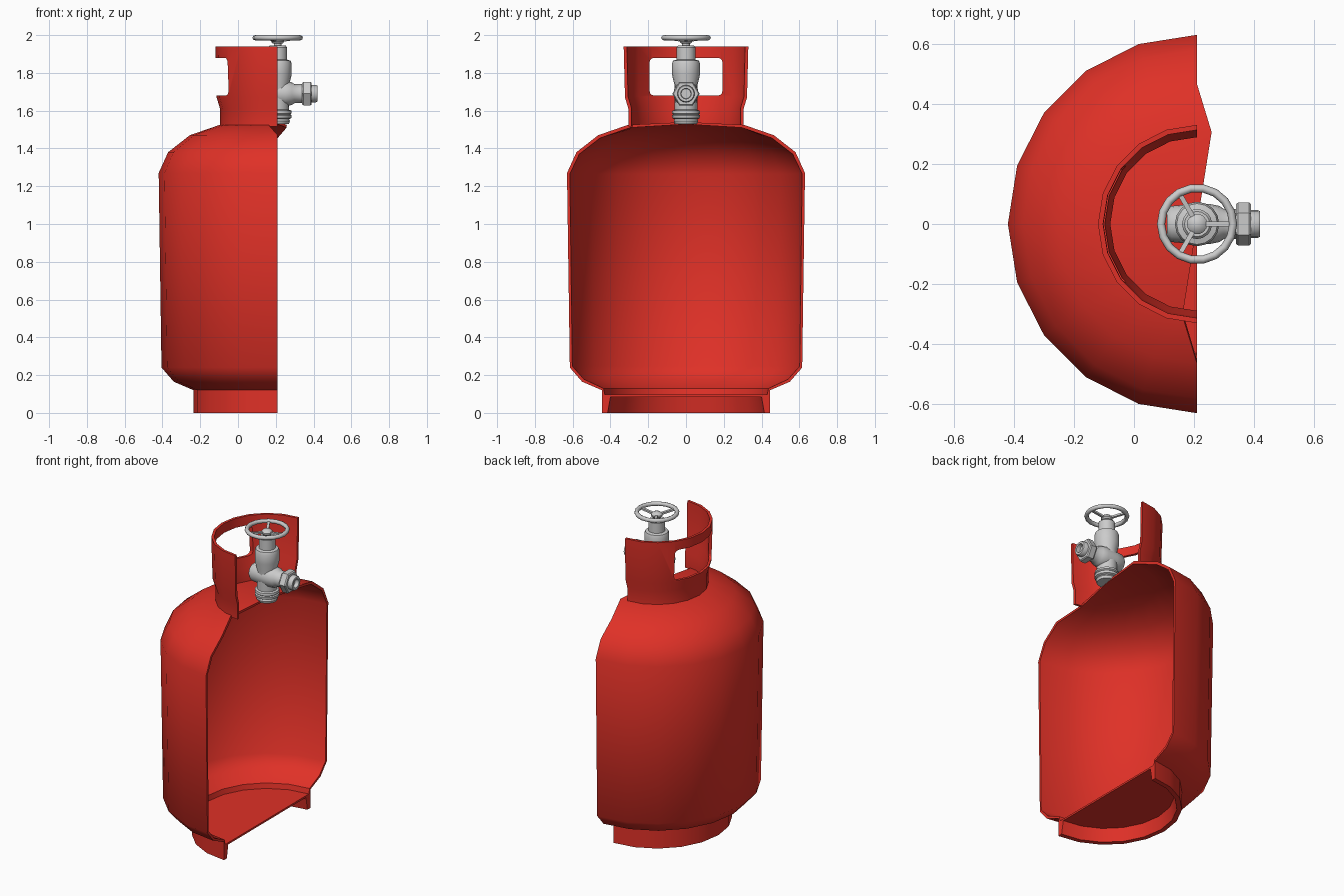
import bpy, bmesh
from math import radians, cos, sin, tau, pi
from mathutils import Matrix, Vector

if "Cube" in bpy.data.objects:
    bpy.data.objects.remove(bpy.data.objects["Cube"])

AX = 0.21          # x of the cylinder axis (the cut plane)
OUT_Z = 1.69       # height of the valve outlet


def material(name, col):
    m = bpy.data.materials.new(name)
    m.diffuse_color = col
    m.use_nodes = True
    m.node_tree.nodes["Principled BSDF"].inputs["Base Color"].default_value = m.diffuse_color
    return m


RED = material("red_paint", (0.74, 0.03, 0.02, 1))


def finish(name, bm, mat=None, angle=35):
    bmesh.ops.remove_doubles(bm, verts=bm.verts, dist=1e-5)
    bmesh.ops.recalc_face_normals(bm, faces=bm.faces)
    me = bpy.data.meshes.new(name)
    bm.to_mesh(me)
    bm.free()
    ob = bpy.data.objects.new(name, me)
    bpy.context.collection.objects.link(ob)
    if mat:
        me.materials.append(mat)
    bpy.ops.object.select_all(action='DESELECT')
    ob.select_set(True)
    bpy.context.view_layer.objects.active = ob
    if angle:
        bpy.ops.object.shade_smooth_by_angle(angle=radians(angle))
    return ob


def revolve(name, profile, n, matrix, start=0, sweep=360, mat=None, angle=35):
    """Spin (radius, height[, twist]) points; a part sweep is capped at both ends."""
    bm = bmesh.new()
    full = sweep == 360
    cols = []
    for i in range(n if full else n + 1):
        col = []
        for p in profile:
            a = radians(start + sweep * i / n + (p[2] if len(p) > 2 else 0))
            col.append(bm.verts.new(matrix @ Vector((p[0] * cos(a), p[0] * sin(a), p[1]))))
        cols.append(col)
    k = len(profile)
    for i in range(n):
        a, b = cols[i], cols[(i + 1) % len(cols)]
        for j in range(k - 1 if full else k):
            j2 = (j + 1) % k
            if profile[j][0] == 0 and profile[j2][0] == 0:
                continue
            bm.faces.new((a[j], b[j], b[j2], a[j2]))
    if not full:
        bm.faces.new(cols[0])
        bm.faces.new(cols[-1])
    return finish(name, bm, mat, angle)


UP = Matrix.Translation((AX, 0, 0))
SIDE = Matrix.Translation((AX, 0, OUT_Z)) @ Matrix.Rotation(pi / 2, 4, 'Y')

# Half tank shell with foot ring; the shoulder ring is twisted half a facet
revolve("tank_shell", [
    (0, .085), (.40, .085), (.415, 0), (.445, 0), (.445, .12), (.55, .165),
    (.615, .24), (.63, 1.27), (.58, 1.38), (.465, 1.47), (.31, 1.525, -9), (0, 1.54),
    (0, 1.528), (.30, 1.51, -9), (.455, 1.455), (.565, 1.37), (.615, 1.265),
    (.602, .247), (.54, .178), (.437, .13), (.43, .097), (0, .097)],
    10, UP, 90, 180, RED, 45)

# Guard collar
collar = revolve("guard_collar", [
    (.305, 1.515), (.305, 1.61), (.323, 1.67), (.33, 1.94), (.313, 1.94),
    (.307, 1.675), (.289, 1.615), (.289, 1.515)], 10, UP, 90, 180, RED)

# Hand hole with rounded corners, cut through the collar
bm = bmesh.new()
w, lo, hi, r = .193, 1.68, 1.88, .025
loop = []
for cy, cz, a0 in ((w - r, hi - r, 0), (r - w, hi - r, 90), (r - w, lo + r, 180), (w - r, lo + r, 270)):
    for s in range(4):
        a = radians(a0 + s * 30)
        loop.append(bm.verts.new((-.3, cy + r * cos(a), cz + r * sin(a))))
ext = bmesh.ops.extrude_face_region(bm, geom=[bm.faces.new(loop)])
bmesh.ops.translate(bm, vec=(.45, 0, 0),
                    verts=[v for v in ext["geom"] if isinstance(v, bmesh.types.BMVert)])
cutter = finish("hand_hole_cutter", bm, RED, 0)
cutter.hide_render = True
mod = collar.modifiers.new("hand_hole", 'BOOLEAN')
mod.operation = 'DIFFERENCE'
mod.solver = 'EXACT'
mod.object = cutter
bpy.context.view_layer.objects.active = collar
bpy.ops.object.modifier_move_to_index(modifier="hand_hole", index=0)
bpy.ops.object.modifier_apply(modifier="hand_hole")
bpy.data.objects.remove(cutter)

# Valve body with threaded base, flared neck and stem housing
revolve("valve_body", [
    (0, 1.53), (.06, 1.53), (.065, 1.545), (.06, 1.555), (.072, 1.56), (.074, 1.575),
    (.067, 1.58), (.074, 1.586), (.072, 1.6), (.06, 1.605), (.062, 1.65), (.062, 1.74),
    (.074, 1.79), (.074, 1.85), (.068, 1.865), (.05, 1.87), (.05, 1.935), (.042, 1.945),
    (.02, 1.945), (.02, 1.96), (0, 1.96)], 16, UP)

# Cross pipe: blind plug on the left, outlet on the right
revolve("valve_cross_pipe", [
    (0, -.1), (.048, -.1), (.06, -.085), (.065, -.03), (.067, .04), (.06, .075),
    (.05, .09), (.05, .13), (0, .13)], 16, SIDE)

# Hexagonal outlet nut and its bored end
revolve("outlet_nut", [(0, .13), (.066, .13), (.072, .137), (.072, .173), (.066, .18), (0, .18)],
        6, SIDE, 30)
revolve("outlet_end", [(0, .17), (.046, .17), (.046, .203), (.042, .21), (.028, .21),
                       (.026, .185), (0, .185)], 16, SIDE)

# Handwheel rim
rim = bmesh.new()
N, M, R, t = 18, 8, .12, .0135
ring = [[rim.verts.new((AX + (R + t * cos(b)) * cos(a), (R + t * cos(b)) * sin(a), 1.986 + t * sin(b)))
         for b in (tau * j / M for j in range(M))] for a in (tau * i / N for i in range(N))]
for i in range(N):
    for j in range(M):
        rim.faces.new((ring[i][j], ring[(i + 1) % N][j],
                       ring[(i + 1) % N][(j + 1) % M], ring[i][(j + 1) % M]))
finish("handwheel_rim", rim, None, 50)

# Handwheel hub and three spokes
revolve("handwheel_hub", [(0, 1.955), (.026, 1.955), (.034, 1.965), (.034, 1.974),
                          (.022, 1.986), (0, 1.991)], 14, UP)
for i in range(3):
    bm = bmesh.new()
    bmesh.ops.create_cube(bm, size=1, matrix=UP @ Matrix.Rotation(tau * i / 3, 4, 'Z')
                          @ Matrix.Translation((.07, 0, 1.977)) @ Matrix.Rotation(-.14, 4, 'Y')
                          @ Matrix.Diagonal((.1, .016, .012, 1)))
    finish(f"handwheel_spoke_{i + 1}", bm)
